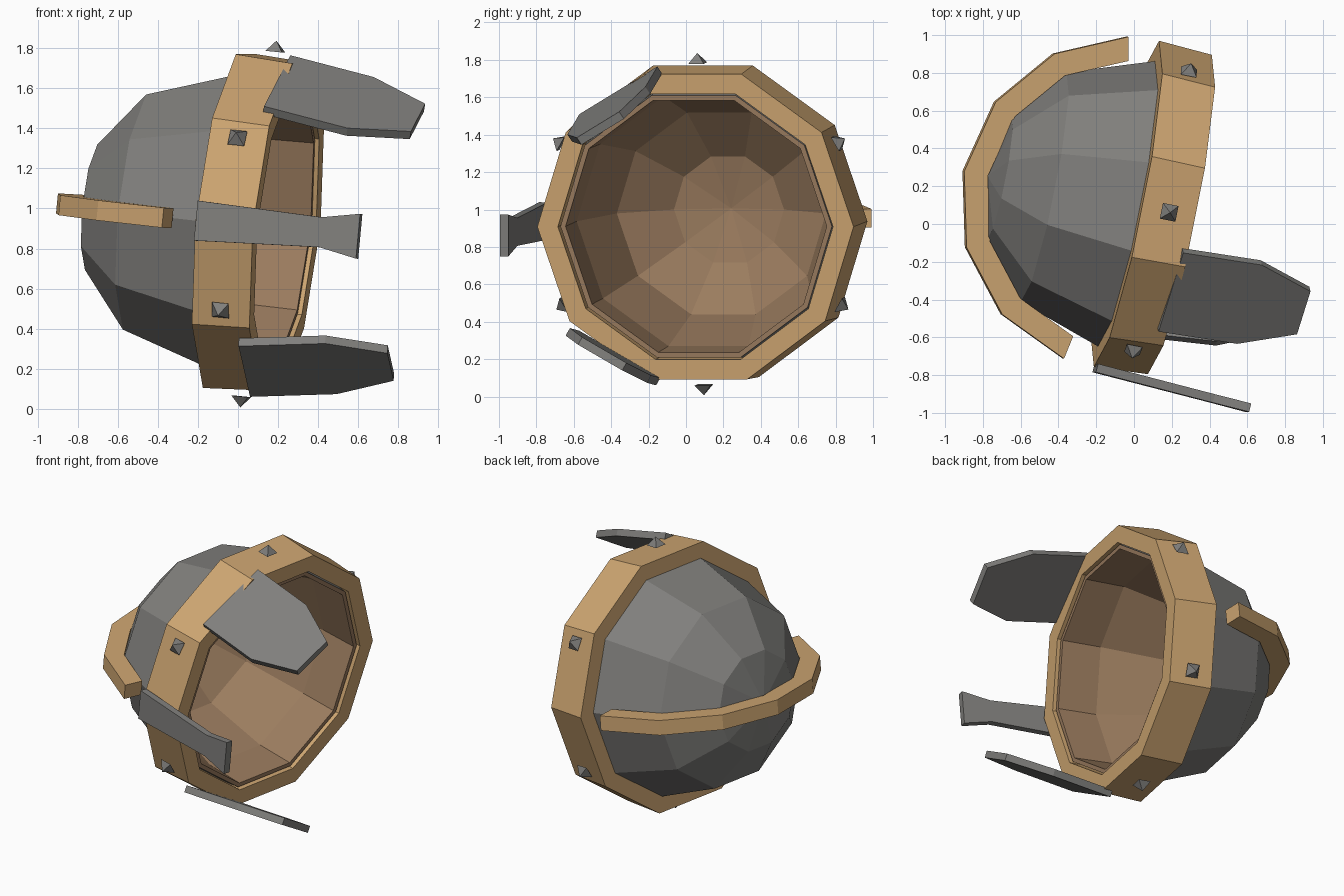
import bpy, bmesh, math
from mathutils import Matrix, Vector

cube = bpy.data.objects.get("Cube")
if cube:
    bpy.data.objects.remove(cube, do_unlink=True)


def material(name, rgb):
    mat = bpy.data.materials.new(name)
    mat.use_nodes = True
    mat.diffuse_color = (*rgb, 1)
    mat.node_tree.nodes["Principled BSDF"].inputs["Base Color"].default_value = (*rgb, 1)
    return mat


TAN = material("tan_trim", (0.61, 0.376, 0.165))
GREY = material("grey_metal", (0.216, 0.212, 0.202))
BROWN = material("brown_lining", (0.328, 0.202, 0.114))

# Helmet frame: local x = sideways, y = up, z = out of the opening
axis = Vector((0.975, -0.195, -0.1)).normalized()
side = Vector((0.196, 0.98, 0)).normalized()
up = axis.cross(side)
FRAME = Matrix.Translation((-0.04, 0.107, 0.937)) @ Matrix((side, up, axis)).transposed().to_4x4()
SIDES = 10


def finish(name, bm, matrix, *mats):
    bmesh.ops.transform(bm, matrix=matrix, verts=bm.verts)
    bmesh.ops.recalc_face_normals(bm, faces=bm.faces)
    mesh = bpy.data.meshes.new(name)
    bm.to_mesh(mesh)
    bm.free()
    for mat in mats:
        mesh.materials.append(mat)
    obj = bpy.data.objects.new(name, mesh)
    bpy.context.collection.objects.link(obj)
    return obj


def lathe(profile, closed, lining_from=99):
    """Spin (radius, z) points; rows from lining_from on get the second material."""
    bm = bmesh.new()
    rings = []
    for r, z in profile:
        angles = [math.tau * i / SIDES for i in range(SIDES)]
        rings.append([bm.verts.new((r * math.cos(t), r * math.sin(t), z)) for t in angles])
    pairs = list(zip(rings, rings[1:] + rings[:1]))
    for row, (a, b) in enumerate(pairs if closed else pairs[:-1]):
        for i in range(SIDES):
            j = (i + 1) % SIDES
            face = bm.faces.new((a[i], a[j], b[j], b[i]))
            face.material_index = int(row >= lining_from)
    bmesh.ops.remove_doubles(bm, verts=bm.verts, dist=0.0001)
    return bm


# Dome shell with brown lining
shell = [(0, -0.755), (0.33, -0.69), (0.62, -0.45), (0.77, 0), (0.74, 0.27),
         (0.712, 0.27), (0.705, 0), (0.57, -0.42), (0.3, -0.63), (0, -0.69)]
finish("dome", lathe(shell, False, 4), FRAME, GREY, BROWN)

# Rim band
band = [(0.88, 0), (0.862, 0.29), (0.75, 0.29), (0.75, 0)]
finish("rim_band", lathe(band, True), FRAME, TAN)

# Six pyramid studs around the band
for k in range(6):
    bm = bmesh.new()
    bmesh.ops.create_cone(bm, cap_ends=True, segments=4, radius1=0.06, radius2=0, depth=0.055)
    place = (FRAME @ Matrix.Rotation(math.radians(30 + 60 * k), 4, 'Z')
             @ Matrix.Translation((0.892, 0, 0.145))
             @ Matrix.Rotation(math.pi / 2, 4, 'Y') @ Matrix.Rotation(math.pi / 4, 4, 'Z'))
    finish(f"stud_{k + 1}", bm, place, GREY)

# Crest: a faceted arc over the back of the dome
bm = bmesh.new()
sections = []
for i in range(7):
    t = math.radians(-79 + 158 * i / 6)
    sections.append([bm.verts.new((r * math.sin(t), y, -r * math.cos(t)))
                     for r, y in ((0.757, -0.05), (0.885, -0.05), (0.885, 0.05), (0.757, 0.05))])
for a, b in zip(sections, sections[1:]):
    for i in range(4):
        j = (i + 1) % 4
        bm.faces.new((a[i], a[j], b[j], b[i]))
bm.faces.new(sections[0])
bm.faces.new(sections[-1])
finish("crest", bm, FRAME, TAN)


def plate(name, profile, corner, along, across, thickness=0.046):
    """Flat outline in the along/across plane, thickened inwards."""
    e1 = Vector(along).normalized()
    n = e1.cross(Vector(across)).normalized()
    e2 = n.cross(e1)
    bm = bmesh.new()
    outer = [bm.verts.new((s, t, 0)) for s, t in profile]
    face = bm.faces.new(outer)
    extruded = bmesh.ops.extrude_face_region(bm, geom=[face], use_keep_orig=True)
    moved = [v for v in extruded["geom"] if isinstance(v, bmesh.types.BMVert)]
    bmesh.ops.translate(bm, verts=moved, vec=(0, 0, -thickness))
    place = Matrix.Translation(corner) @ Matrix((e1, e2, n)).transposed().to_4x4()
    finish(name, bm, place, GREY)


# Cheek guards and nose guard
cheek = [(0, 0), (0.435, 0), (0.735, 0.115), (0.735, 0.39), (0.435, 0.506), (0, 0.506)]
nose = [(0, 0), (0.645, 0.025), (0.84, -0.015), (0.84, 0.21), (0.645, 0.175), (0, 0.2)]
plate("upper_cheek_guard", cheek, (0.13, -0.57, 1.51), (0.957, -0.148, -0.25), (0.11, 0.42, 0.26))
plate("lower_cheek_guard", cheek, (0.06, -0.16, 0.06), (0.97, -0.11, 0.03), (-0.06, -0.43, 0.25))
plate("nose_guard", nose, (-0.22, -0.785, 0.84), (0.965, -0.25, -0.09), (0.1, 0, 1))
